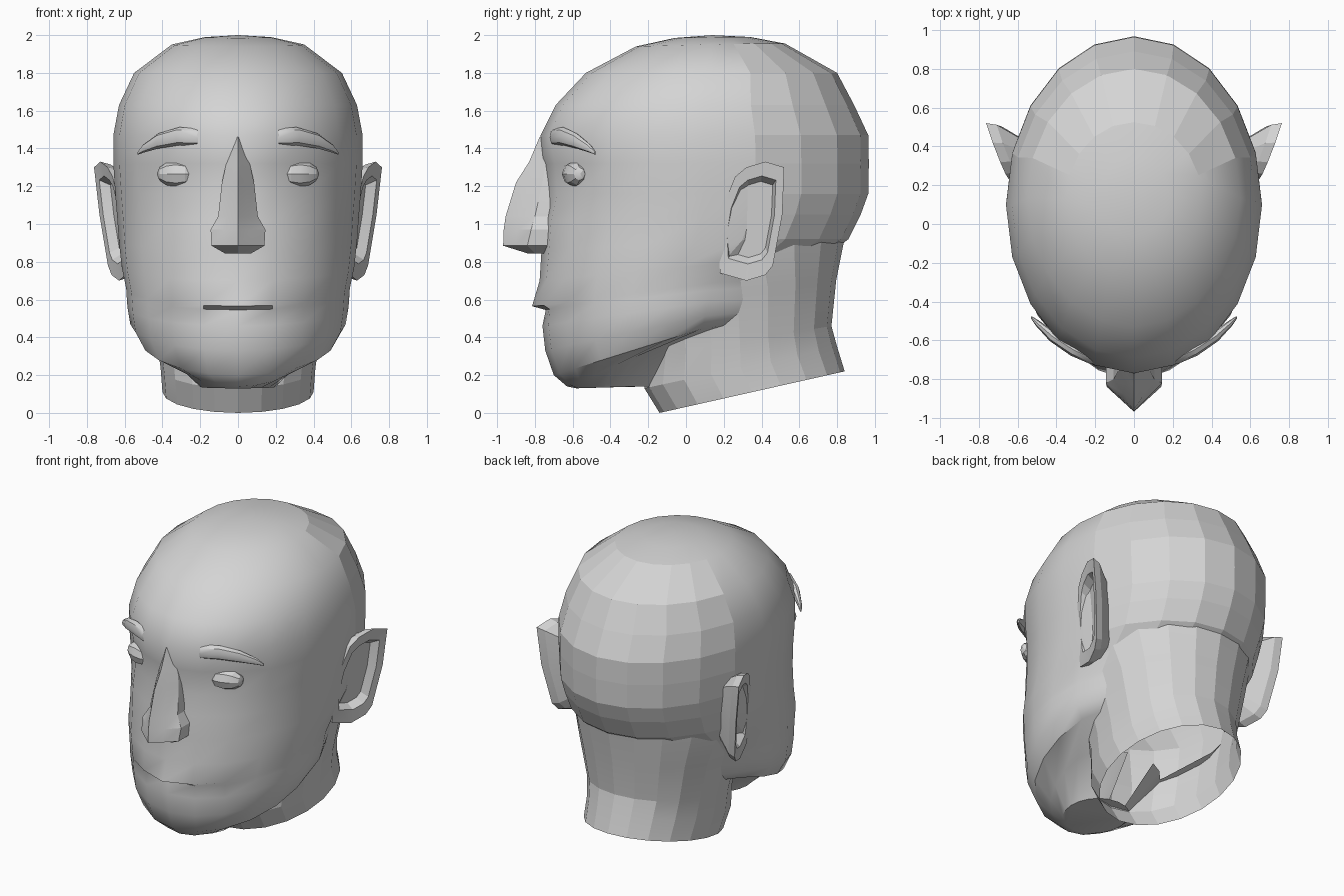
import bpy, bmesh
from math import sin, cos, pi, radians
from mathutils import Vector

cube = bpy.data.objects.get("Cube")
if cube:
    bpy.data.objects.remove(cube, do_unlink=True)

clay = bpy.data.materials.new("clay_grey")
clay.use_nodes = True
GREY = (0.66, 0.66, 0.66, 1)
clay.diffuse_color = GREY
clay.node_tree.nodes["Principled BSDF"].inputs["Base Color"].default_value = GREY


def loft(name, rings, caps=(0, -1), mirror=False, angle=30, hollow=None):
    """Skin a list of equal closed rings; caps lists the rings to fill,
    hollow tells which face centres to leave open."""
    bm = bmesh.new()
    rows = [[bm.verts.new(p) for p in ring] for ring in rings]
    n = len(rows[0])
    for low, high in zip(rows, rows[1:]):
        for i in range(n):
            j = (i + 1) % n
            bm.faces.new((low[i], low[j], high[j], high[i]))
    for c in caps:
        bm.faces.new(rows[c])
    bmesh.ops.remove_doubles(bm, verts=bm.verts, dist=0.0005)
    bmesh.ops.recalc_face_normals(bm, faces=bm.faces)
    if hollow:
        inner = [f for f in bm.faces if hollow(f.calc_center_median())]
        bmesh.ops.delete(bm, geom=inner, context="FACES")
    mesh = bpy.data.meshes.new(name)
    bm.to_mesh(mesh)
    bm.free()
    mesh.materials.append(clay)
    obj = bpy.data.objects.new(name, mesh)
    bpy.context.collection.objects.link(obj)
    bpy.ops.object.select_all(action="DESELECT")
    obj.select_set(True)
    bpy.context.view_layer.objects.active = obj
    bpy.ops.object.shade_smooth_by_angle(angle=radians(angle))
    if mirror:
        obj.modifiers.new("Mirror", "MIRROR")
    return obj


def oval(z_front, z_back, width, y_front, y_back, ramp=1.0, sides=20):
    """Oval ring starting at the front, its height ramping towards the back."""
    ring = []
    for k in range(sides):
        a = 2 * pi * k / sides
        v = (1 - cos(a)) / 2
        ring.append(Vector((width * sin(a), y_front + v * (y_back - y_front),
                            z_front + (z_back - z_front) * min(1, v / ramp))))
    return ring


def inside_neck(p):
    return p.z < .84 and (p.x / .41) ** 2 + ((p.y - .42) / .5) ** 2 < 1


# Head: front height, back height, half width, front y, back y
head_rows = [
    (.13, .14, .20, -.58, -.15),
    (.14, .36, .33, -.63, .08),
    (.20, .47, .515, -.70, .50),
    (.33, .53, .57, -.745, .55),
    (.46, .60, .585, -.76, .58),
    (.545, .66, .59, -.765, .60),
    (.565, .70, .592, -.77, .62),
    (.70, .80, .615, -.775, .70),
    (.86, .92, .63, -.765, .86),
    (1.02, 1.05, .64, -.755, .925),
    (1.16, 1.16, .65, -.755, .965),
    (1.32, 1.32, .66, -.765, .968),
    (1.47, 1.47, .66, -.77, .965),
    (1.63, 1.63, .63, -.69, .89),
    (1.80, 1.80, .55, -.53, .80),
    (1.94, 1.955, .35, -.265, .525),
    (1.985, 1.99, .18, -.06, .34),
    (2, 2, 0, .14, .14),
]
head_rings = [oval(*row, ramp=.72) for row in head_rows]
UNDER_LIP, UPPER_LIP, SOCKETS = 5, 6, (10, 11)
for k, push in ((0, .045), (1, .018), (-1, .018)):
    head_rings[UPPER_LIP][k].y -= push
    head_rings[UNDER_LIP][k].y += push * .5
for r in SOCKETS:
    for k in (1, 2, -1, -2):
        head_rings[r][k].y += .03
head = loft("head", head_rings, caps=(0,), angle=35, hollow=inside_neck)
# The back is faceted, the face is smooth
for face in head.data.polygons:
    if face.center.y > .35 and face.center.z < 1.9:
        face.use_smooth = False

# Neck with a slanted open base, its top tucked into the skull
neck_rows = [
    (0, .22, .40, -.14, .84),
    (.13, .35, .41, -.22, .80),
    (.30, .46, .43, -.20, .77),
    (.60, .70, .49, -.25, .795),
    (.85, .95, .56, -.48, .845),
    (1.0, 1.1, .56, -.50, .87),
]
loft("neck", [oval(*row) for row in neck_rows], caps=(), angle=14)

# Nose: height, half width, ridge y, side y
nose_rows = [
    (.845, .07, -.84, -.80),
    (.885, .14, -.968, -.84),
    (.97, .145, -.965, -.82),
    (1.04, .105, -.955, -.80),
    (1.22, .085, -.90, -.76),
    (1.33, .06, -.83, -.74),
    (1.46, .02, -.775, -.74),
]
loft("nose", [[(0, ridge, z), (w * .5, (ridge + side) / 2, z), (w, side, z),
               (w, -.68, z), (-w, -.68, z), (-w, side, z),
               (-w * .5, (ridge + side) / 2, z)]
              for z, w, ridge, side in nose_rows], angle=20)


# Eyeballs, low-poly and slightly wide
def eye_ring(t):
    r, x = sin(t), cos(t)
    return [Vector((.33 + .10 * x, -.59 + .06 * r * cos(a) + .03 * x,
                    1.265 + .068 * r * sin(a)))
            for a in (2 * pi * k / 8 for k in range(8))]


loft("eyes", [eye_ring(pi * i / 6) for i in range(7)], caps=(), mirror=True, angle=20)

# Eyebrows: tapering strips that follow the forehead
brow_path = [
    (.18, -.70, 1.455, .03), (.21, -.695, 1.46, .045), (.31, -.65, 1.465, .048),
    (.42, -.58, 1.44, .04), (.50, -.51, 1.40, .022), (.53, -.48, 1.375, .008),
]
outward = Vector((.5, -.85, 0))
loft("eyebrows", [[Vector((x, y, z)) + outward * cos(a) * r * .7 + Vector((0, 0, r * sin(a)))
                   for a in (2 * pi * k / 8 for k in range(8))]
                  for x, y, z, r in brow_path], mirror=True, angle=35)

# Ears: a side outline offset into back, edge, rim and hollow
ear_outline = [(.20, 1.10), (.26, 1.25), (.32, 1.30), (.42, 1.33), (.52, 1.30),
               (.51, 1.05), (.46, .78), (.42, .73), (.32, .70), (.18, .74), (.17, .92)]


def ear_ring(scale, depth, y_mid=.35, z_mid=1.04):
    ring = []
    for y, z in ear_outline:
        y, z = y_mid + (y - y_mid) * scale, z_mid + (z - z_mid) * scale
        ring.append((.65 + .36 * (y - .2) - .1 * (1.33 - z) - depth, y, z))
    return ring


loft("ears", [ear_ring(.68, .15, y_mid=.25), ear_ring(.95, .05), ear_ring(1, 0),
              ear_ring(.74, .005), ear_ring(.64, .055)], mirror=True, angle=15)
